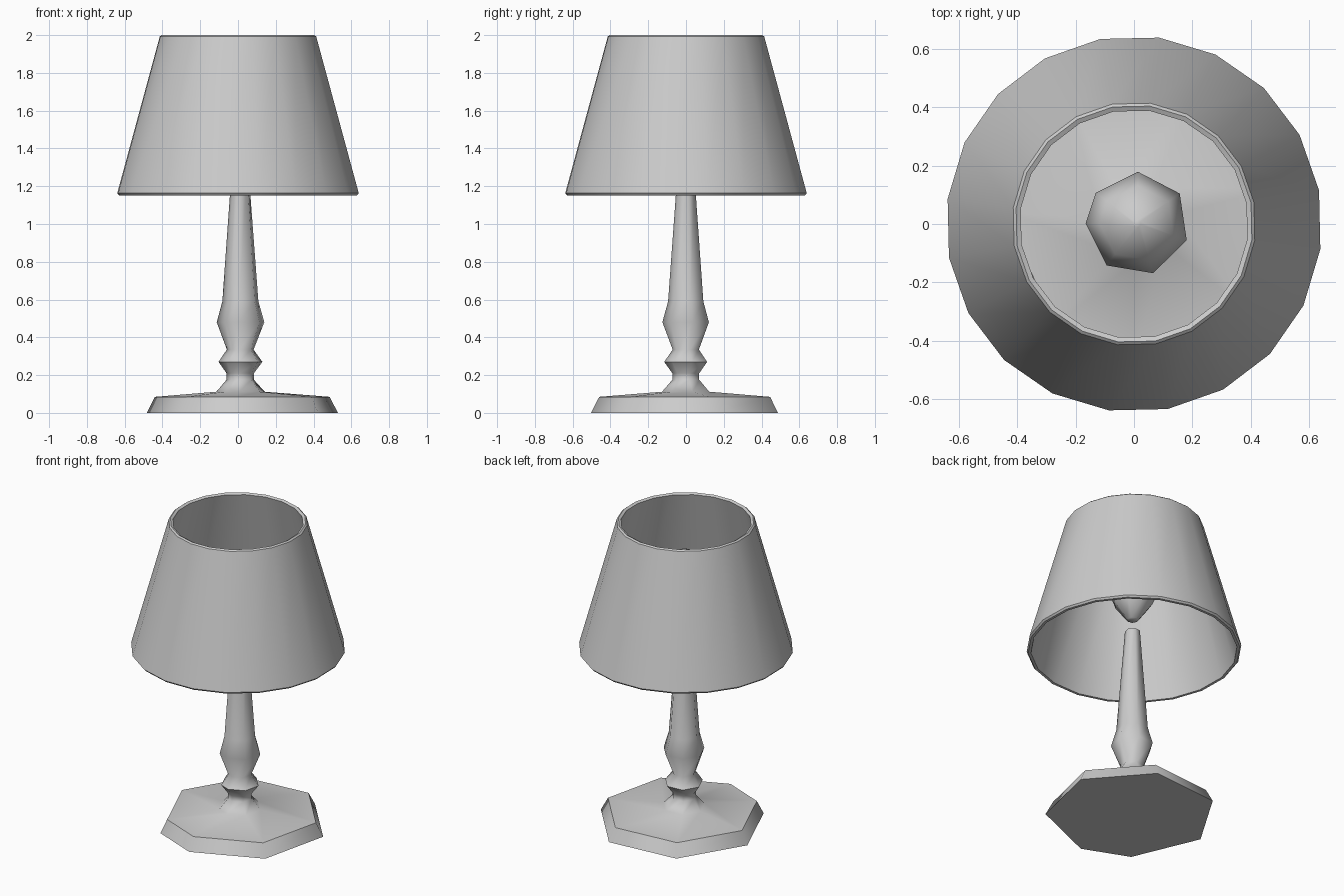
import bpy, math

if "Cube" in bpy.data.objects:
    bpy.data.objects.remove(bpy.data.objects["Cube"])


def lathe(name, profile, angles, centre, closed=False, smooth=35):
    """Sweep (radius, z) points around z; centre(r) gives the axis position."""
    n, m = len(angles), len(profile)
    verts, faces = [], []
    for r, z in profile:
        cx, cy = centre(r)
        verts += [(cx + r * math.cos(a), cy + r * math.sin(a), z) for a in angles]
    for i in range(m if closed else m - 1):
        k = (i + 1) % m
        for j in range(n):
            l = (j + 1) % n
            faces.append((i * n + j, i * n + l, k * n + l, k * n + j))
    if not closed:
        faces.append(tuple(reversed(range(n))))
        faces.append(tuple(range((m - 1) * n, m * n)))
    mesh = bpy.data.meshes.new(name)
    mesh.from_pydata(verts, [], faces)
    ob = bpy.data.objects.new(name, mesh)
    bpy.context.collection.objects.link(ob)
    bpy.ops.object.select_all(action='DESELECT')
    ob.select_set(True)
    bpy.context.view_layer.objects.active = ob
    bpy.ops.object.shade_smooth_by_angle(angle=math.radians(smooth))
    return ob


def ring(start, step, count):
    return [math.radians(start + step * i) for i in range(count)]


# Foot and turned stem: seven sides, one narrower than the rest
stem = [(.514, 0), (.47, .085), (.13, .112), (.074, .175), (.074, .21),
        (.118, .27), (.072, .335), (.128, .48), (.097, .59), (.046, 1.275)]
lathe("base_and_stem", stem, ring(-94, 54, 7),
      lambda r: (.01 + .04 * r, .02 * r), smooth=56)

# Bulb floating inside the shade
bulb = [(.035, 1.355), (.12, 1.47), (.178, 1.62), (.13, 1.75), (.012, 1.81)]
lathe("bulb", bulb, ring(179.5, 54, 7), lambda r: (.012, .001), smooth=60)

# Open conical shade with wall thickness and a slightly bevelled lower rim
shade = [(.619, 1.152), (.636, 1.152), (.645, 1.163), (.418, 1.992),
         (.408, 2.0), (.392, 1.992)]
lathe("shade", shade, ring(10.3, 18, 20), lambda r: (0, 0), closed=True)
